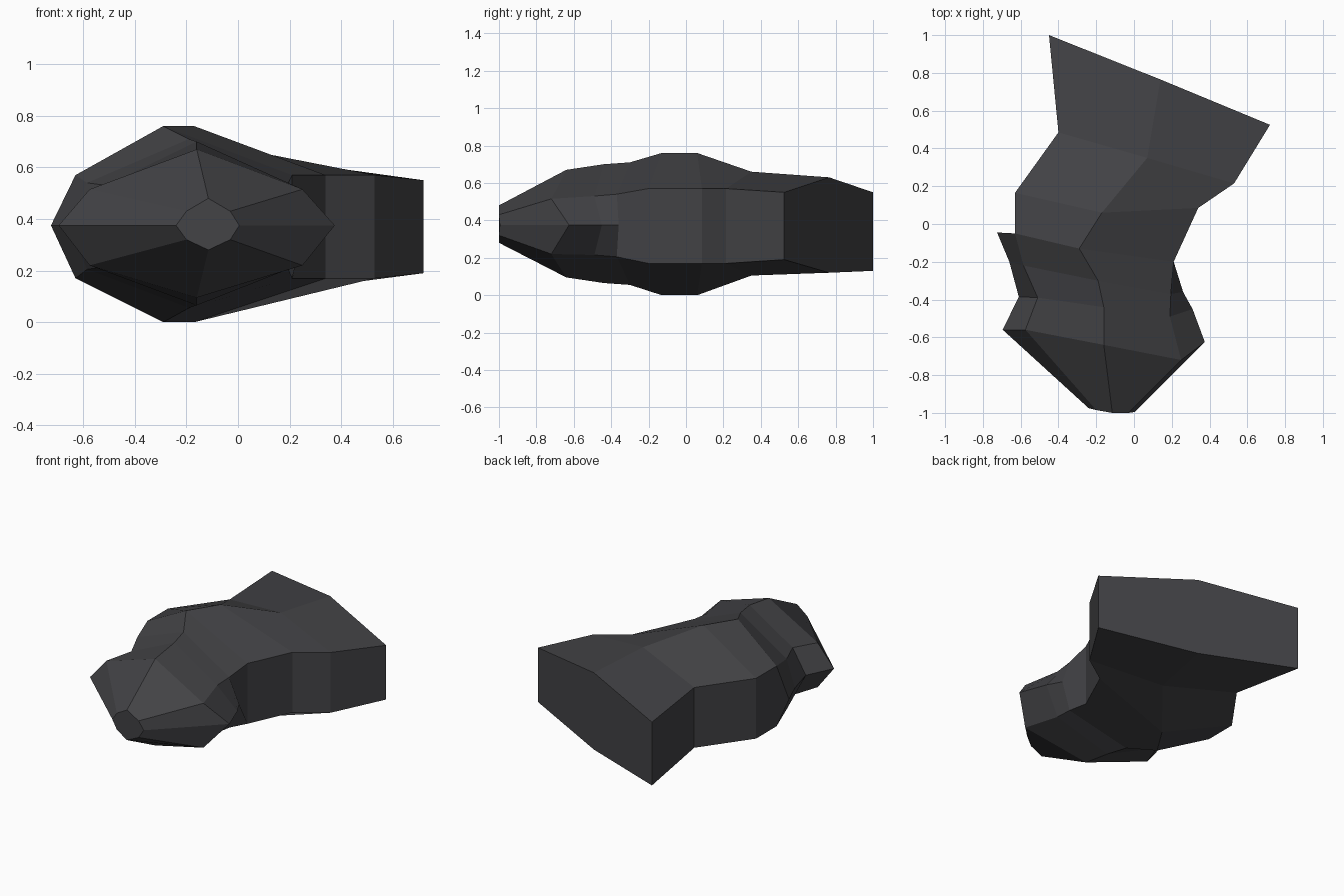
import bpy, bmesh

if "Cube" in bpy.data.objects:
    bpy.data.objects.remove(bpy.data.objects["Cube"])

MID_Z = 0.375
# Cross-sections from the back to the nose:
# left edge xy, left point xy or None, ridge xy, right point xy or None, right edge xy,
# side top z, ridge top z, ridge bottom z, left bottom z, right bottom z
SECTIONS = [
    ((-.45, 1.0), None, (.14, .765), None, (.72, .525), .55, .63, .12, .13, .19),
    ((-.40, .485), None, (.07, .35), None, (.53, .215), .57, .66, .105, .17, .17),
    ((-.63, .165), None, (-.17, .06), None, (.34, .085), .57, .76, 0, .17, .17),
    ((-.63, -.05), (-.725, -.045), (-.29, -.13), None, (.21, -.20), .57, .76, 0, .17, .17),
    ((-.585, -.22), (-.66, -.20), (-.19, -.30), (.26, -.36), (.195, -.37), .54, .71, .055, .205, .205),
    ((-.51, -.39), (-.61, -.385), (-.16, -.44), (.31, -.45), (.19, -.49), .53, .70, .065, .215, .215),
    ((-.575, -.56), (-.695, -.56), (-.16, -.64), (.375, -.625), (.25, -.72), .515, .67, .095, .22, .22),
    ((-.20, -.985), (-.24, -.975), (-.115, -1.0), (.005, -.995), (-.03, -1.0), .43, .48, .28, .32, .32),
]

dark = bpy.data.materials.new("charcoal")
dark.diffuse_color = (0.055, 0.055, 0.06, 1)
dark.use_nodes = True
dark.node_tree.nodes["Principled BSDF"].inputs["Base Color"].default_value = dark.diffuse_color

bm = bmesh.new()


def ring(sec):
    """Eight slots round the body; None where a side is flat."""
    le, lp, ri, rp, re, side, top, bot, lbot, rbot = sec
    slots = [(le, side), (ri, top), (re, side), (rp, MID_Z),
             (re, rbot), (ri, bot), (le, lbot), (lp, MID_Z)]
    return [bm.verts.new((*p, z)) if p else None for p, z in slots]


rings = [ring(s) for s in SECTIONS]

# Skin between neighbouring sections
for a, b in zip(rings, rings[1:]):
    for i in (0, 1, 4, 5):                       # upper and lower panels
        bm.faces.new((a[i], a[i + 1], b[i + 1], b[i]))
    for i in (2, 6):                             # side panels
        u, m, l = i, i + 1, (i + 2) % 8
        if a[m] and b[m]:
            bm.faces.new((a[u], a[m], b[m], b[u]))
            bm.faces.new((a[m], a[l], b[l], b[m]))
        else:
            loop = (a[u], a[m], a[l], b[l], b[m], b[u])
            bm.faces.new([v for v in loop if v])

# End caps
for r in (rings[0], rings[-1]):
    bm.faces.new([v for v in r if v])
bmesh.ops.recalc_face_normals(bm, faces=bm.faces)

mesh = bpy.data.meshes.new("faceted_body")
bm.to_mesh(mesh)
bm.free()
mesh.materials.append(dark)
body = bpy.data.objects.new("faceted_body", mesh)
bpy.context.collection.objects.link(body)
